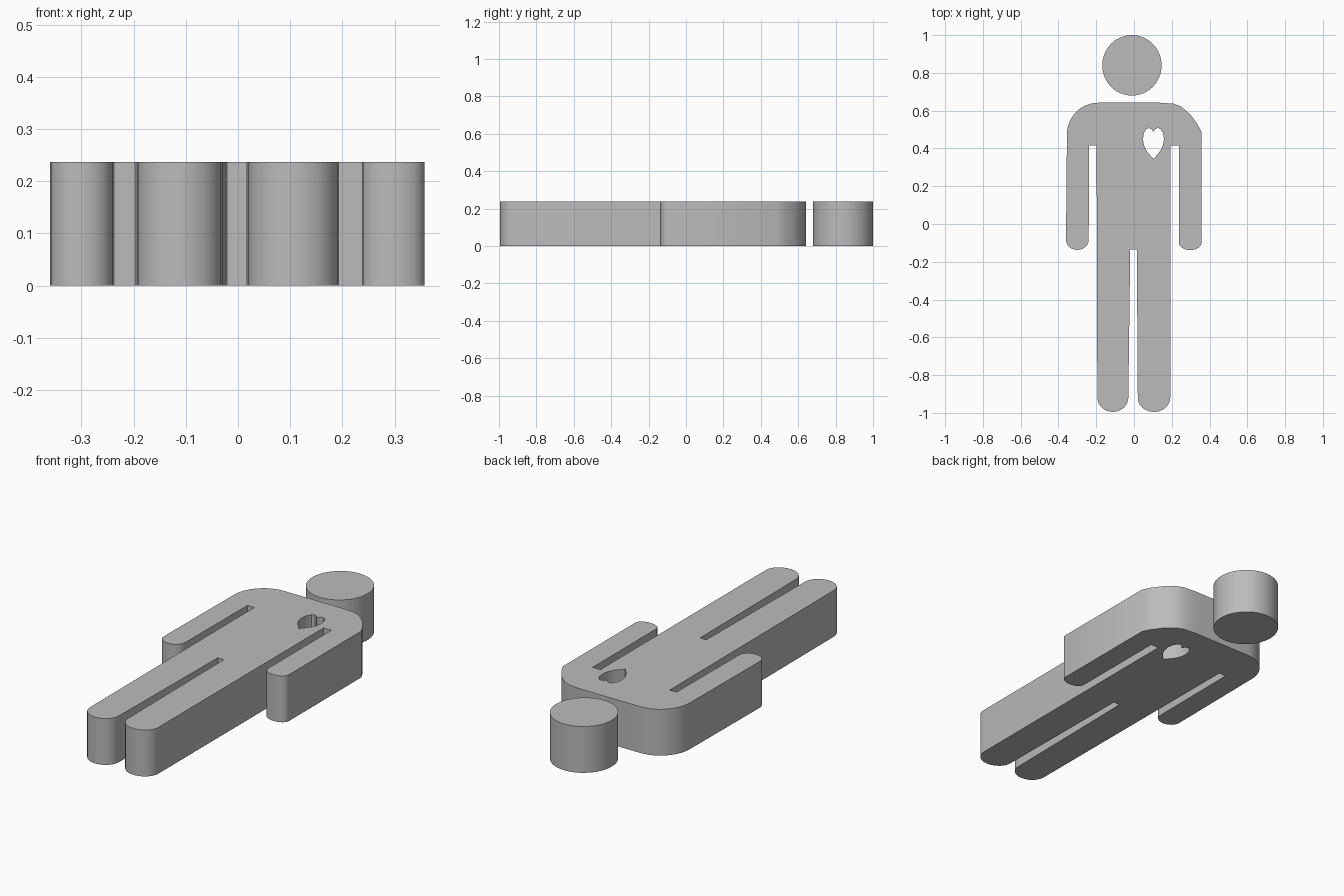
import bpy, bmesh
from math import sin, cos, pi, radians

HEIGHT = 0.237

cube = bpy.data.objects.get("Cube")
if cube:
    bpy.data.objects.remove(cube, do_unlink=True)

grey = bpy.data.materials.new("plain_grey")
grey.use_nodes = True
grey.diffuse_color = (0.5, 0.5, 0.5, 1)
grey.node_tree.nodes["Principled BSDF"].inputs["Base Color"].default_value = (0.5, 0.5, 0.5, 1)


def arc(cx, cy, rx, ry, start, end, steps=12):
    """Points on an elliptical arc, angles in degrees."""
    angles = [radians(start + (end - start) * i / steps) for i in range(steps + 1)]
    return [(cx + rx * cos(a), cy + ry * sin(a)) for a in angles]


def limb_end(right, left, y, depth):
    """Rounded tip of a limb, from its +x side to its -x side."""
    return arc((right + left) / 2, y, (right - left) / 2, depth, 0, -180)


def slab(name, loops):
    """Fill the closed loops (outline and holes) and extrude them upward."""
    bm = bmesh.new()
    for loop in loops:
        verts = [bm.verts.new((x, y, 0)) for x, y in loop]
        for a, b in zip(verts, verts[1:] + verts[:1]):
            bm.edges.new((a, b))
    bmesh.ops.triangle_fill(bm, edges=bm.edges[:], use_beauty=True)
    result = bmesh.ops.extrude_face_region(bm, geom=bm.faces[:], use_keep_orig=True)
    top = [v for v in result["geom"] if isinstance(v, bmesh.types.BMVert)]
    bmesh.ops.translate(bm, verts=top, vec=(0, 0, HEIGHT))
    bmesh.ops.recalc_face_normals(bm, faces=bm.faces[:])
    mesh = bpy.data.meshes.new(name)
    bm.to_mesh(mesh)
    bm.free()
    mesh.materials.append(grey)
    obj = bpy.data.objects.new(name, mesh)
    bpy.context.collection.objects.link(obj)
    bpy.ops.object.select_all(action="DESELECT")
    obj.select_set(True)
    bpy.context.view_layer.objects.active = obj
    bpy.ops.object.shade_smooth_by_angle(angle=radians(35))
    return obj


# Body outline, clockwise from the right shoulder
outline = arc(-0.19, 0.475, 0.165, 0.167, 180, 90)
outline += [(0.14, 0.642), (0.21, 0.637), (0.25, 0.622), (0.30, 0.578), (0.335, 0.53), (0.357, 0.487)]
outline += limb_end(0.357, 0.238, -0.10, 0.038)       # left hand
outline += [(0.238, 0.415), (0.194, 0.415)]           # left armpit
outline += limb_end(0.192, 0.02, -0.92, 0.075)        # left foot
outline += [(0.015, -0.135), (-0.02, -0.135)]         # crotch
outline += limb_end(-0.03, -0.194, -0.92, 0.075)      # right foot
outline += [(-0.198, 0.415), (-0.237, 0.415)]         # right armpit
outline += limb_end(-0.24, -0.36, -0.085, 0.052)      # right hand

# Heart-shaped hole through the chest
half = [(0, 0.487), (0.008, 0.501), (0.022, 0.508), (0.038, 0.503), (0.051, 0.48),
        (0.056, 0.45), (0.05, 0.415), (0.035, 0.385), (0, 0.344)]
heart = [(0.103 + x, y) for x, y in half] + [(0.103 - x, y) for x, y in half[-2:0:-1]]

slab("body", [outline, heart])
slab("head", [arc(-0.011, 0.84, 0.157, 0.16, 0, 360, 64)[:-1]])
